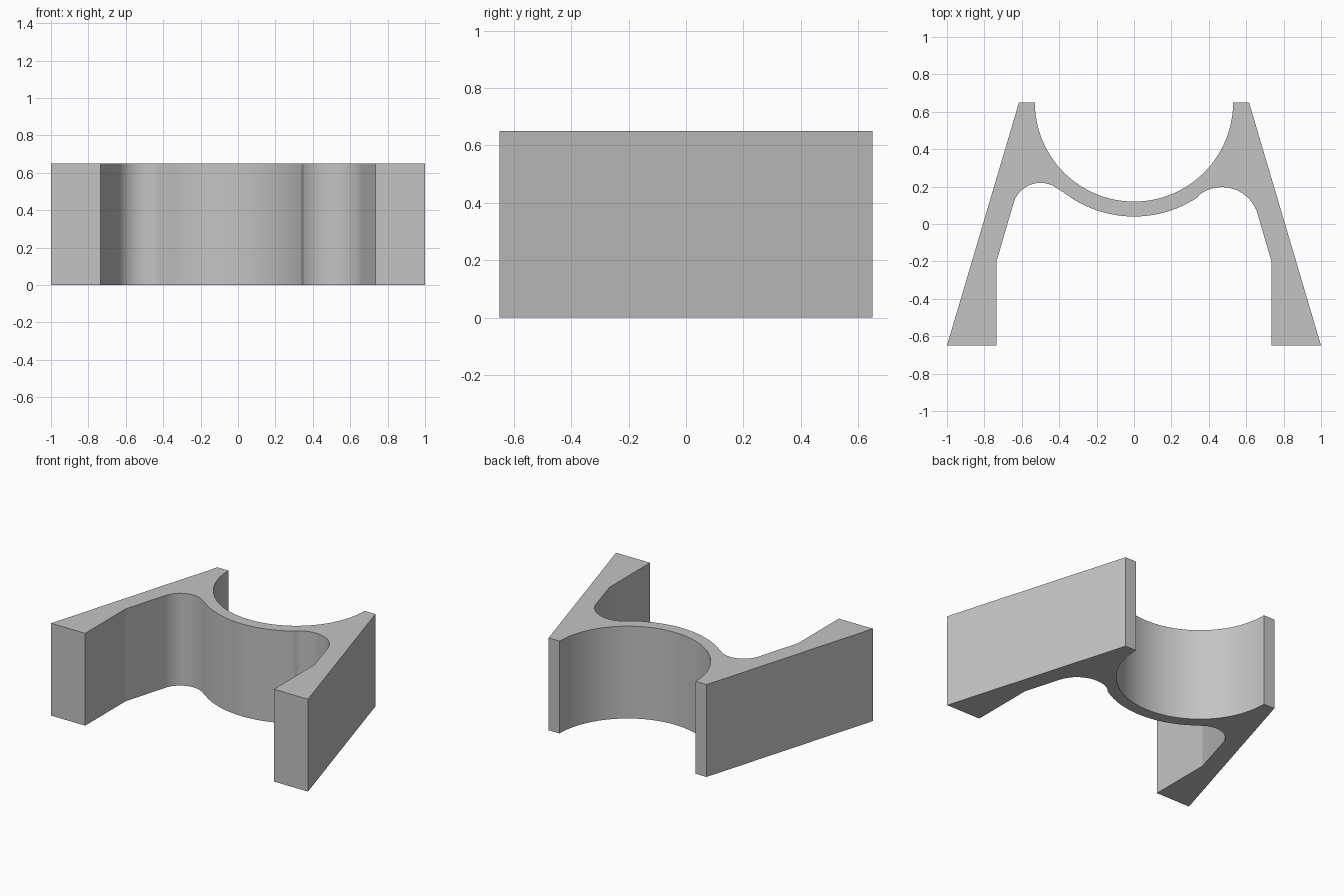
import bpy
import bmesh
from math import sin, cos, radians

cube = bpy.data.objects.get("Cube")
if cube:
    bpy.data.objects.remove(cube, do_unlink=True)

HEIGHT = 0.65


def arc(cx, cy, radius, start, end, steps):
    """Points along an arc, angles in degrees."""
    angles = [radians(start + (end - start) * i / steps) for i in range(steps + 1)]
    return [(cx + radius * cos(a), cy + radius * sin(a)) for a in angles]


# Plan outline: legs, uneven inner fillets, and the thin cradle between them
outline = [(-1, -0.65), (-0.735, -0.65), (-0.735, -0.2)]
outline += arc(-0.5, 0.07, 0.15, 163.7, 49.5, 24)          # left-hand fillet
outline += arc(0, 0.655, 0.615, 229.5, 305.6, 32)[1:-1]    # cradle underside
outline += arc(0.47, -0.002, 0.199, 125.6, 16.3, 24)       # right-hand fillet
outline += [(0.735, -0.2), (0.735, -0.65), (1, -0.65), (0.615, 0.65)]
outline += arc(0, 0.65, 0.53, 360, 180, 64)                # cradle seat
outline += [(-0.615, 0.65)]

# Extrude the outline into the bracket
bm = bmesh.new()
base = bm.faces.new([bm.verts.new((x, y, 0)) for x, y in outline])
top = bmesh.ops.extrude_face_region(bm, geom=[base], use_keep_orig=True)["geom"]
bmesh.ops.translate(bm, vec=(0, 0, HEIGHT),
                    verts=[g for g in top if isinstance(g, bmesh.types.BMVert)])
bmesh.ops.recalc_face_normals(bm, faces=bm.faces[:])
mesh = bpy.data.meshes.new("cradle_bracket")
bm.to_mesh(mesh)
bm.free()
bracket = bpy.data.objects.new("cradle_bracket", mesh)
bpy.context.collection.objects.link(bracket)

# Plain grey finish
grey = bpy.data.materials.new("light_grey")
grey.use_nodes = True
colour = (0.55, 0.55, 0.55, 1)
grey.diffuse_color = colour
for node in grey.node_tree.nodes:
    if node.type == "BSDF_PRINCIPLED":
        node.inputs["Base Color"].default_value = colour
mesh.materials.append(grey)

# Smooth curves, crisp corners
bpy.ops.object.select_all(action="DESELECT")
bracket.select_set(True)
bpy.context.view_layer.objects.active = bracket
bpy.ops.object.shade_smooth_by_angle(angle=radians(12))
